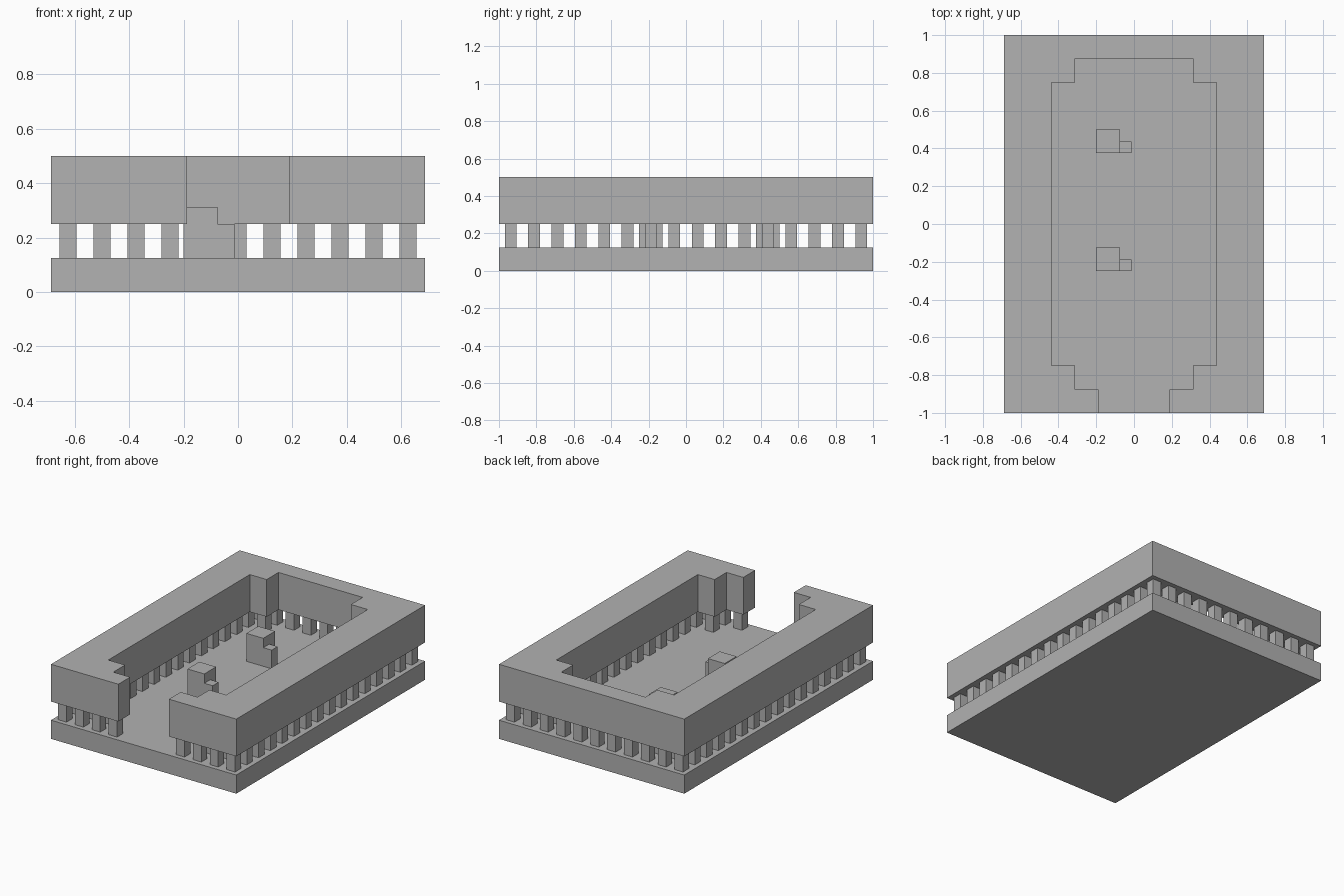
import bpy
import bmesh
from mathutils import Matrix, Vector

cube = bpy.data.objects.get("Cube")
if cube:
    bpy.data.objects.remove(cube, do_unlink=True)

U = 1 / 16                      # modelling unit
FLOOR, LINTEL, TOP = 2 * U, 4 * U, 8 * U
HALF_X, HALF_Y = 11 * U, 1.0

stone = bpy.data.materials.new("grey stone")
stone.use_nodes = True
GREY = (0.445, 0.445, 0.445, 1)
stone.diffuse_color = GREY
stone.node_tree.nodes["Principled BSDF"].inputs["Base Color"].default_value = GREY


def finish(name, bm):
    bmesh.ops.recalc_face_normals(bm, faces=bm.faces)
    mesh = bpy.data.meshes.new(name)
    bm.to_mesh(mesh)
    bm.free()
    mesh.materials.append(stone)
    obj = bpy.data.objects.new(name, mesh)
    bpy.context.collection.objects.link(obj)
    return obj


def add_box(bm, low, high):
    low, high = Vector(low), Vector(high)
    matrix = Matrix.Translation((low + high) / 2) @ Matrix.Diagonal((*(high - low), 1))
    bmesh.ops.create_cube(bm, size=1, matrix=matrix)


def prism(name, outline, bottom, top):
    bm = bmesh.new()
    face = bm.faces.new([bm.verts.new((x, y, bottom)) for x, y in outline])
    grown = bmesh.ops.extrude_face_region(bm, geom=[face], use_keep_orig=True)
    verts = [v for v in grown["geom"] if isinstance(v, bmesh.types.BMVert)]
    bmesh.ops.translate(bm, verts=verts, vec=(0, 0, top - bottom))
    return finish(name, bm)


# Floor slab
bm = bmesh.new()
add_box(bm, (-HALF_X, -HALF_Y, 0), (HALF_X, HALF_Y, FLOOR))
finish("floor_slab", bm)

# Upper wall: stepped inner court, open at the front
inner = [(3 * U, -HALF_Y), (3 * U, -14 * U), (5 * U, -14 * U), (5 * U, -12 * U),
         (7 * U, -12 * U), (7 * U, 12 * U), (5 * U, 12 * U), (5 * U, 14 * U)]
outer = [(HALF_X, HALF_Y), (HALF_X, -HALF_Y)]
right_side = outer + inner
outline = right_side + [(-x, y) for x, y in reversed(right_side)]
prism("upper_wall", outline, LINTEL, TOP)


def under_wall(x, y):
    """Whether a grid point lies beneath the upper wall."""
    x = abs(x)
    if y < -14 * U:
        return x > 3 * U
    if abs(y) > 14 * U:
        return True
    return x > (5 * U if abs(y) > 12 * U else 7 * U)


# Square columns on a regular grid under the wall
bm = bmesh.new()
for i in range(-5, 6):
    for j in range(16):
        x, y = 2 * i * U, (2 * j - 15) * U
        if under_wall(x, y):
            add_box(bm, (x - U / 2, y - U / 2, FLOOR), (x + U / 2, y + U / 2, LINTEL))
finish("columns", bm)

# Two stepped blocks in the court
LEFT = -0.2
for label, y in (("front", -4 * U), ("back", 6 * U)):
    step = [(LEFT, FLOOR), (LEFT + 3 * U, FLOOR), (LEFT + 3 * U, LINTEL),
            (LEFT + 2 * U, LINTEL)]
    bm = bmesh.new()
    add_box(bm, (LEFT, y, FLOOR), (LEFT + 2 * U, y + 2 * U, 5 * U))
    add_box(bm, (LEFT + 2 * U, y, FLOOR), (LEFT + 3 * U, y + U, LINTEL))
    finish(label + "_stepped_block", bm)
